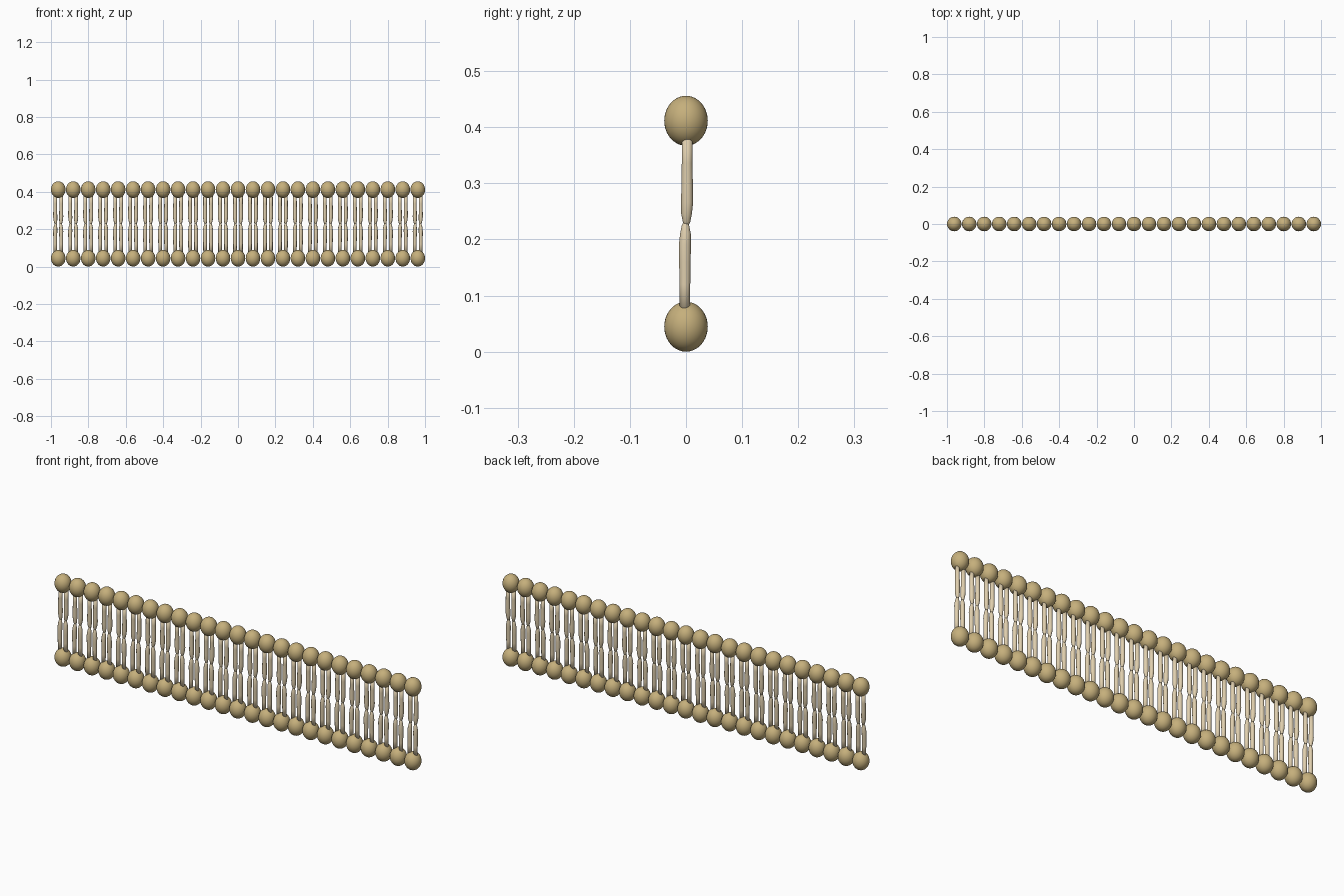
import bpy, bmesh, math
from mathutils import Matrix, Vector

if "Cube" in bpy.data.objects:
    bpy.data.objects.remove(bpy.data.objects["Cube"])

COUNT, STEP = 25, 0.0801
MID = 0.228


def material(name, rgb):
    m = bpy.data.materials.new(name)
    m.diffuse_color = (*rgb, 1)
    m.use_nodes = True
    m.node_tree.nodes["Principled BSDF"].inputs["Base Color"].default_value = m.diffuse_color
    return m


head_mat = material("head_ochre", (0.56, 0.43, 0.20))
tail_mat = material("tail_tan", (0.74, 0.62, 0.42))


def finish(bm, name, mat):
    for f in bm.faces:
        f.smooth = True
    me = bpy.data.meshes.new(name)
    bm.to_mesh(me)
    bm.free()
    me.materials.append(mat)
    return me


# slightly tall round head, centred on its own origin
bm = bmesh.new()
bmesh.ops.create_uvsphere(bm, u_segments=32, v_segments=20, radius=1,
                          matrix=Matrix.Diagonal((0.0388, 0.0388, 0.0445, 1)))
head_mesh = finish(bm, "head", head_mat)


# tail lofted along rings of (x, y, z, radius)
def tail(name, rings, sides=14):
    bm = bmesh.new()
    loops = []
    for x, y, z, r in rings:
        loops.append([bm.verts.new((x + r * math.cos(2 * math.pi * i / sides),
                                    y + r * math.sin(2 * math.pi * i / sides), z))
                      for i in range(sides)])
    for a, b in zip(loops, loops[1:]):
        for i in range(sides):
            j = (i + 1) % sides
            bm.faces.new((a[i], a[j], b[j], b[i]))
    bm.faces.new(loops[0][::-1])
    bm.faces.new(loops[-1])
    bmesh.ops.recalc_face_normals(bm, faces=bm.faces)
    return finish(bm, name, tail_mat)


# lower leaflet tails, z measured up from the ground
straight = [(0.016, -0.002, 0.07, 0.0095), (0.016, -0.002, 0.12, 0.0098),
            (0.016, -0.002, 0.16, 0.0105), (0.016, -0.002, 0.19, 0.0110),
            (0.015, -0.001, 0.21, 0.0098), (0.014, -0.001, 0.225, 0.0068),
            (0.013, 0.000, 0.234, 0.0030)]
tails = [tail("tail_right", straight),
         tail("tail_left", [(-x, y, z, r) for x, y, z, r in straight])]


def place(name, mesh, matrix):
    ob = bpy.data.objects.new(name, mesh)
    bpy.context.collection.objects.link(ob)
    ob.matrix_world = matrix


# the upper leaflet is the lower one turned half round about the mid line
flip = (Matrix.Translation((0, 0, MID)) @ Matrix.Rotation(math.pi, 4, 'X')
        @ Matrix.Translation((0, 0, -MID)))
for layer, turn in (("lower", Matrix.Identity(4)), ("upper", flip)):
    for k in range(COUNT):
        base = Matrix.Translation(((k - (COUNT - 1) / 2) * STEP, 0, 0)) @ turn
        place(f"{layer}_head_{k}", head_mesh, base @ Matrix.Translation((0, 0, 0.0445)))
        for side, mesh in zip(("right", "left"), tails):
            place(f"{layer}_tail_{side}_{k}", mesh, base)
